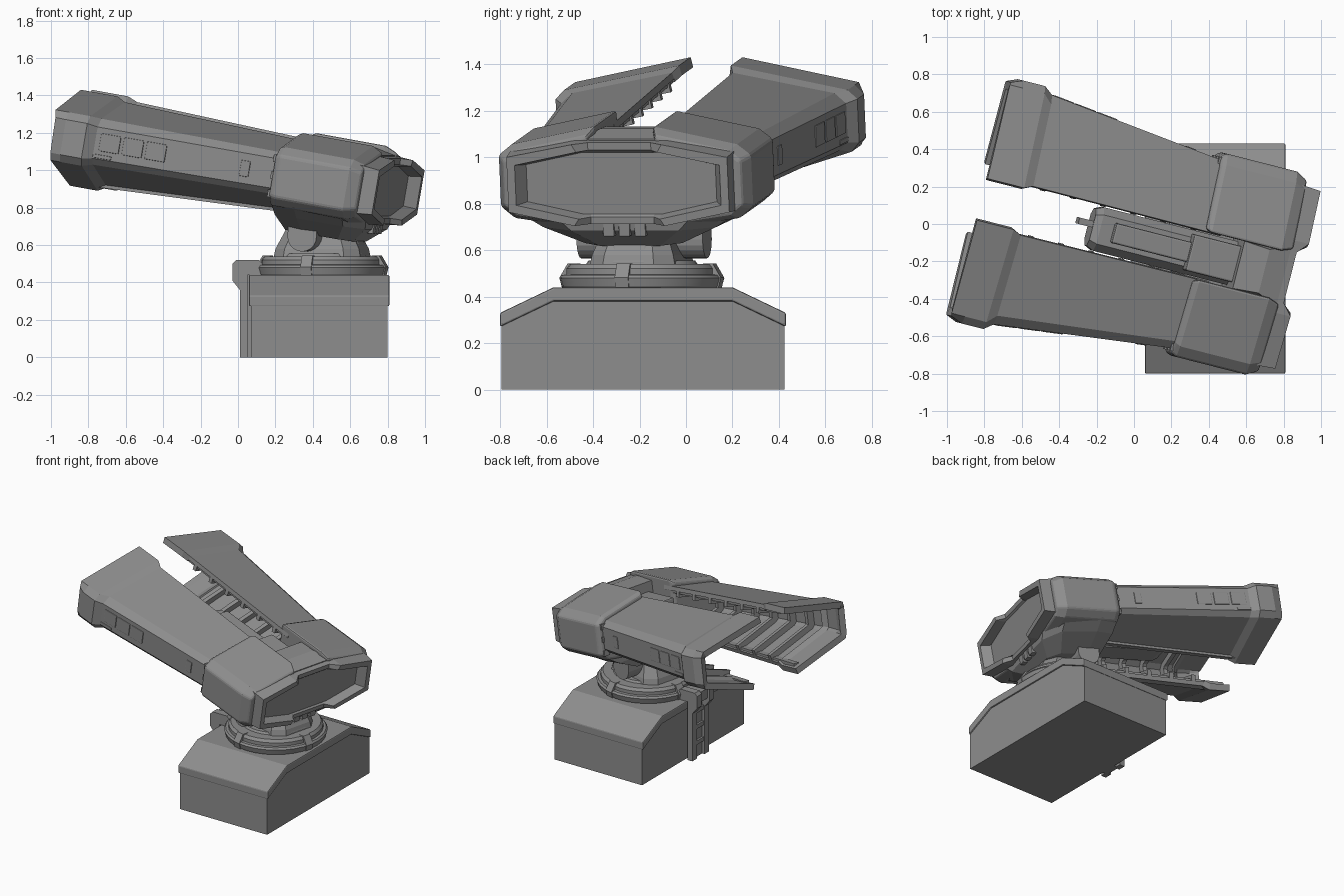
import bpy, bmesh, math
from mathutils import Matrix, Vector

if "Cube" in bpy.data.objects:
    bpy.data.objects.remove(bpy.data.objects["Cube"])

# Head frame: local x = forward, y = sideways, z = up (yawed, nose pitched down)
HEAD = (Matrix.Translation((0.45, -0.19, 0.95)) @ Matrix.Rotation(math.radians(-14.3), 4, 'Z')
        @ Matrix.Rotation(math.radians(10), 4, 'Y'))
NECK = Matrix.Translation((0.45, -0.19, 0)) @ Matrix.Rotation(math.radians(-14.3), 4, 'Z')
WORLD = Matrix.Identity(4)

# Dark grey paint for everything
PAINT = bpy.data.materials.new("dark_grey")
PAINT.diffuse_color = (0.27, 0.27, 0.27, 1)
PAINT.use_nodes = True
PAINT.node_tree.nodes["Principled BSDF"].inputs["Base Color"].default_value = PAINT.diffuse_color


def finish(name, bm, frame, mirror=False, bevel=0, shell=0):
    me = bpy.data.meshes.new(name)
    bm.to_mesh(me)
    bm.free()
    me.materials.append(PAINT)
    ob = bpy.data.objects.new(name, me)
    bpy.context.collection.objects.link(ob)
    ob.matrix_world = frame
    if shell:
        m = ob.modifiers.new("shell", 'SOLIDIFY')
        m.thickness, m.offset, m.use_even_offset = shell, -1, True
    if bevel:
        m = ob.modifiers.new("bevel", 'BEVEL')
        m.width, m.segments, m.limit_method = bevel, 2, 'ANGLE'
    if mirror:
        m = ob.modifiers.new("mirror", 'MIRROR')
        m.use_axis = (False, True, False)
    return ob


def loft(name, sections, frame, closed=True, **kw):
    """Skin a list of matching 3D sections; open ones become strips."""
    bm = bmesh.new()
    rows = [[bm.verts.new(p) for p in s] for s in sections]
    n = len(rows[0])
    for a, b in zip(rows, rows[1:]):
        for i in range(n if closed else n - 1):
            j = (i + 1) % n
            bm.faces.new((a[i], b[i], b[j], a[j]))
    if closed:
        bm.faces.new(rows[0])
        bm.faces.new(rows[-1])
        bmesh.ops.recalc_face_normals(bm, faces=bm.faces)
    return finish(name, bm, frame, **kw)


def box(name, lo, hi, frame, **kw):
    ring = [(lo[1], lo[2]), (hi[1], lo[2]), (hi[1], hi[2]), (lo[1], hi[2])]
    return loft(name, [at(lo[0], ring), at(hi[0], ring)], frame, **kw)


def at(u, pts):
    return [(u, v, w) for v, w in pts]


def scaled(pts, s, c):
    return [(c[0] + (v - c[0]) * s, c[1] + (w - c[1]) * s) for v, w in pts]


def lathe(name, profile, frame, n=32, **kw):
    secs = [[(r * math.cos(2 * math.pi * i / n), r * math.sin(2 * math.pi * i / n), z)
             for i in range(n)] for r, z in profile]
    return loft(name, secs, frame, **kw)


# Base block with sloped shoulders and a cap slab
base = [(-0.795, 0), (-0.795, 0.30), (-0.57, 0.41), (0.2, 0.41), (0.425, 0.30), (0.425, 0)]
loft("base_block", [at(0.07, base), at(0.80, base)], WORLD)
cap = [(-0.80, 0.27), (-0.80, 0.33), (-0.57, 0.44), (0.2, 0.44), (0.43, 0.33), (0.43, 0.27),
       (0.2, 0.38), (-0.57, 0.38)]
loft("base_cap", [at(0.058, cap), at(0.81, cap)], WORLD, bevel=0.008)

# Rear cable post on the left face
post = [(0.01, 0), (0.05, 0), (0.05, 0.44), (0.13, 0.44), (0.13, 0.50), (0.11, 0.52),
        (-0.01, 0.52), (-0.03, 0.50), (-0.03, 0.41), (0.01, 0.36)]
for k, (y0, y1) in enumerate([(-0.29, -0.235), (-0.145, -0.09)]):
    loft(f"post_rail_{k}", [[(x, y, z) for x, z in post] for y in (y0, y1)], WORLD)
box("post_plate", (0.03, -0.25, 0), (0.075, -0.13, 0.45), WORLD)
box("post_bridge", (-0.015, -0.25, 0.43), (0.12, -0.13, 0.505), WORLD)
for z in (0.1, 0.22, 0.34):
    box("post_step", (0.015, -0.25, z), (0.05, -0.13, z + 0.03), WORLD)

# Turntable ring with low clamps
ring_at = Matrix.Translation((0.45, -0.19, 0))
lathe("turntable_ring", [(0.335, 0.43), (0.345, 0.445), (0.355, 0.48), (0.345, 0.493),
                         (0.325, 0.495), (0.325, 0.52), (0.31, 0.54), (0.24, 0.54),
                         (0.23, 0.555)], ring_at)
for k in range(4):
    turn = ring_at @ Matrix.Rotation(math.radians(-14.3 + 90 * k), 4, 'Z')
    clamp = [(0.28, 0.44), (0.348, 0.44), (0.358, 0.482), (0.322, 0.543), (0.28, 0.543)]
    loft("ring_clamp", [[(x, y, z) for x, z in clamp] for y in (-0.03, 0.03)], turn)

# Neck: tapered pedestal, axle and lugs
loft("neck", [[(x * a, y * b, z) for x, y in ((-1, -.6), (-.7, -1), (.7, -1), (1, -.6),
                                            (1, .6), (.7, 1), (-.7, 1), (-1, .6))]
              for a, b, z in ((.24, .19, .53), (.23, .18, .58), (.15, .12, .74))], NECK)
loft("neck_front_box", [[(x, y, z) for x, z in ((.1, .54), (.24, .54), (.2, .66), (.1, .7))]
                        for y in (-0.075, 0.075)], NECK, bevel=0.008)
axle = [(-0.04 + 0.04 * math.cos(i * math.pi / 6), 0.65 + 0.04 * math.sin(i * math.pi / 6))
        for i in range(12)]
loft("neck_axle", [[(x, y, z) for x, z in axle] for y in (-0.27, 0.27)], NECK)
lug = [(-0.11, 0.82)] + [(-0.04 + 0.08 * math.cos(a), 0.645 + 0.08 * math.sin(a))
                         for a in [math.pi + i * math.pi / 10 for i in range(11)]] + [(0.04, 0.82)]
loft("neck_lug", [[(x, y, z) for x, z in lug] for y in (0.15, 0.28)], NECK, mirror=True)

# Arm shells: open on the inner side, widening to the rear
REAR = [(.135, .225), (.585, .135), (.635, .09), (.635, -.08), (.6, -.115), (.2, -.24)]
FRONT = [(.13, .19), (.47, .125), (.51, .09), (.51, -.07), (.48, -.1), (.2, -.19)]
COLLAR = [(.115, .247), (.63, .14), (.67, .1), (.67, -.09), (.635, -.13), (.2, -.265)]
U0, U1 = -1.13, -0.05


def arm_section(u):
    t = (u - U0) / (U1 - U0)
    return [(a[0] + (b[0] - a[0]) * t, a[1] + (b[1] - a[1]) * t) for a, b in zip(REAR, FRONT)]


loft("arm_shell", [at(U0, REAR), at(U1, FRONT)], HEAD, closed=False, shell=0.03, mirror=True)
collar_rear = [(u, min(v, 0.645), w) for u, (v, w) in
               zip((-1.365, -1.355, -1.345, -1.34, -1.335, -1.315), COLLAR)]
loft("arm_collar", [collar_rear, at(-1.28, COLLAR), at(-1.16, COLLAR), at(-1.11, arm_section(-1.11))],
     HEAD, closed=False, shell=0.045, mirror=True)
for k in range(6):
    u = -1.06 + 0.17 * k
    inner = scaled(arm_section(u), 0.95, (0.15, 0))
    loft(f"arm_rib_{k}", [at(u, inner), at(u + 0.03, inner)], HEAD, closed=False,
         shell=0.06, mirror=True)

# Lips along the open edges
for name, i, dv, dw in (("arm_top_lip", 0, 0.05, -0.045), ("arm_bottom_lip", 5, 0.04, 0.045)):
    secs = []
    for u in (-1.28, -0.1):
        v, w = arm_section(u)[i]
        v += 0.003
        w -= math.copysign(0.004, w)
        secs.append(at(u, [(v, w), (v + dv, w - dv * 0.2), (v + dv, w + dw), (v, w + dw)]))
    loft(name, secs, HEAD, mirror=True)


# Side panels on the outer walls
def side_panel(name, u, length, w0, w1, proud=0.005):
    secs = []
    for x in (u - length / 2, u + length / 2):
        v = arm_section(x)[2][0]
        secs.append(at(x, [(v - .01, w0), (v + proud, w0), (v + proud, w1), (v - .01, w1)]))
    loft(name, secs, HEAD, mirror=True, bevel=0.004)


for u in (-1.03, -0.905, -0.78):
    side_panel("side_window", u, 0.108, -0.035, 0.06)
side_panel("side_hatch", -0.295, 0.05, -0.035, 0.05)
side_panel("side_strip", -1.06, 0.1, -0.075, -0.055)

# Front blocks
BLOCK = [(.13, .235), (.5, .157), (.56, .11), (.56, -.115), (.5, -.165), (.13, -.22)]
mid = (0.3, 0)
loft("front_block", [at(-0.14, scaled(BLOCK, .93, mid)), at(-0.11, BLOCK), at(0.28, BLOCK),
                     at(0.345, scaled(BLOCK, .87, mid))], HEAD, mirror=True, bevel=0.012)
for w in (-0.1, 0.0, 0.09):
    box("block_clip", (-0.15, 0.49, w - 0.02), (-0.1, 0.535, w + 0.02), HEAD, mirror=True)

# Nose bridge between the blocks
loft("nose_bridge", [at(0.08, [(-.15, .1), (-.13, .2), (.13, .2), (.15, .1), (.15, -.2), (-.15, -.2)]),
                     at(0.22, [(-.15, .1), (-.12, .215), (.12, .215), (.15, .1), (.15, -.2), (-.15, -.2)]),
                     at(0.335, [(-.19, .1), (-.17, .19), (.17, .19), (.19, .1), (.19, -.17), (-.19, -.17)])],
     HEAD)


# Front hood: projecting side wings, centre notched back almost to the panel
def hood_ring(a, top_a, b, top_b, low_a, low_b):
    half = [(.14, low_b), (b, low_b), (a, low_a), (a, top_a), (b, top_b), (.14, top_b)]
    return half + [(-v, w) for v, w in reversed(half)]


def notched(u, pts):
    return [(u if abs(v) > 0.16 else 0.372, v, w) for v, w in pts]


rim = hood_ring(.49, .125, .2, .18, -.115, -.175)
opening = hood_ring(.455, .09, .18, .147, -.085, -.145)
loft("front_hood", [at(0.27, hood_ring(.5, .14, .2, .19, -.13, -.19)), notched(0.425, rim),
                    notched(0.425, opening),
                    at(0.36, hood_ring(.42, .082, .17, .135, -.08, -.135))], HEAD)

# Belly hull under the blocks
belly = [(-0.13, .50), (0.0, .52), (.26, .48), (.35, .3)]
loft("belly_hull", [[(u * a, v * b, w) for u, v in belly] + [(u * a, -v * b, w) for u, v in reversed(belly)]
                    for a, b, w in ((1, 1, -.15), (.97, .8, -.21), (.75, .45, -.29))], HEAD)
for v in (-0.07, 0, 0.07):
    box("belly_stud", (0.24, v - .025, -.235), (.35, v + .025, -.15), HEAD, bevel=0.005)

# Central spine between the arms
SPINE = [(-.12, -.08), (-.08, -.14), (.08, -.14), (.12, -.08), (.12, .0), (.08, .05), (-.08, .05), (-.12, 0)]
loft("spine", [at(-0.71, scaled(SPINE, .85, (0, -.04))), at(-0.67, SPINE), at(0.12, SPINE)], HEAD)
box("spine_rail", (-0.6, -0.055, 0.03), (0.1, 0.055, 0.1), HEAD, bevel=0.01)
box("spine_cover", (-0.18, -0.1, 0.02), (0.1, 0.1, 0.13), HEAD, bevel=0.01)
box("spine_tail", (-0.79, 0.0, -0.06), (-0.66, 0.035, 0.03), HEAD)

# Soften only the round ring; everything else stays faceted
bpy.ops.object.select_all(action='DESELECT')
ring = bpy.data.objects["turntable_ring"]
ring.select_set(True)
bpy.context.view_layer.objects.active = ring
bpy.ops.object.shade_smooth_by_angle(angle=math.radians(13))
